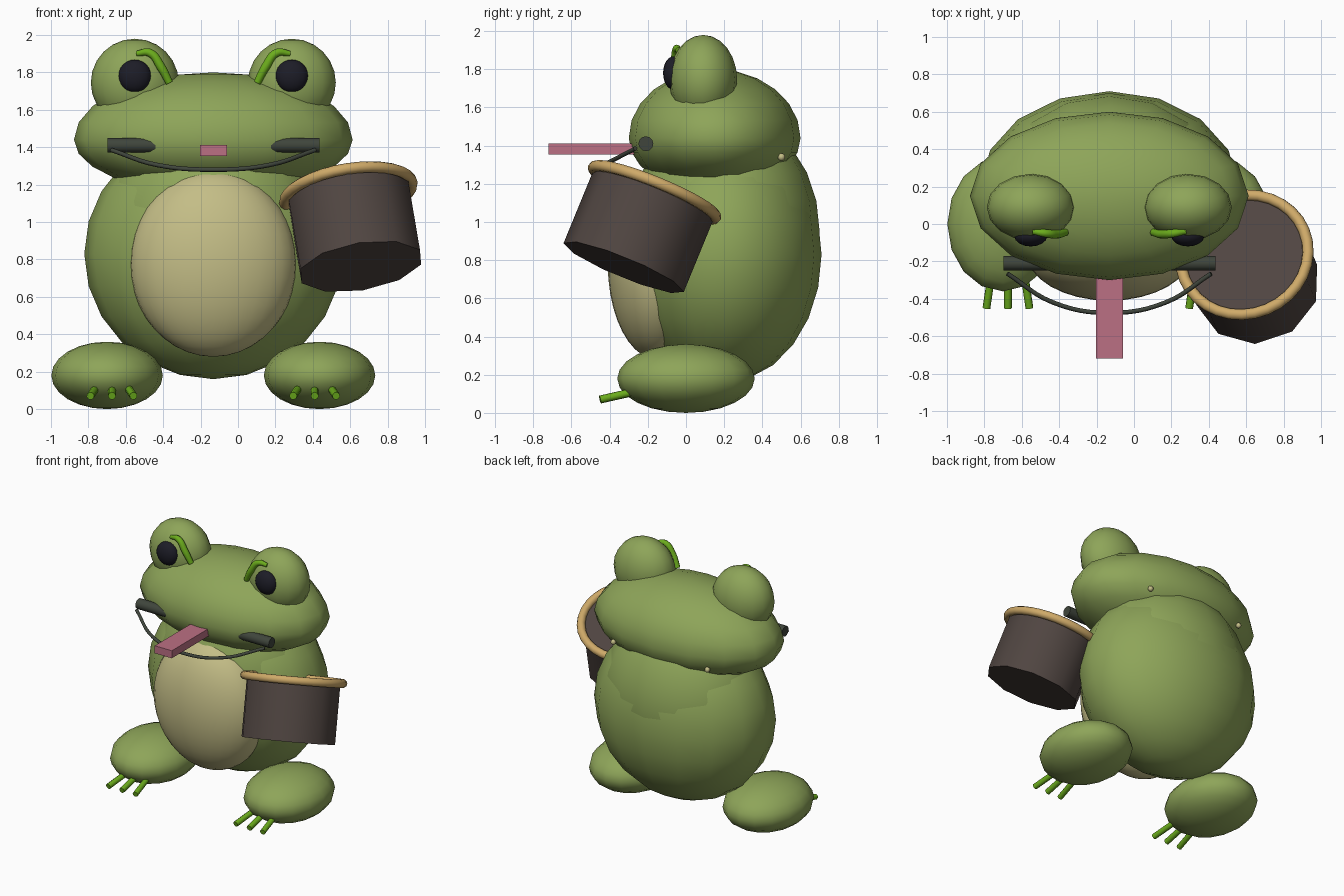
import bpy, bmesh, math
from mathutils import Vector

if "Cube" in bpy.data.objects:
    bpy.data.objects.remove(bpy.data.objects["Cube"])

CX = -0.132  # symmetry plane of the animal


def material(name, rgb):
    m = bpy.data.materials.new(name)
    m.use_nodes = True
    m.diffuse_color = (*rgb, 1)
    bsdf = next(n for n in m.node_tree.nodes if n.type == 'BSDF_PRINCIPLED')
    bsdf.inputs["Base Color"].default_value = (*rgb, 1)
    bsdf.inputs["Roughness"].default_value = 0.7
    return m


skin = material("skin green", (0.27, 0.375, 0.1))
cream = material("belly cream", (0.55, 0.51, 0.24))
bright = material("bright green", (0.15, 0.42, 0.012))
black = material("eye black", (0.012, 0.012, 0.02))
charcoal = material("mouth charcoal", (0.05, 0.06, 0.045))
pink = material("tongue pink", (0.5, 0.16, 0.23))
brown = material("drum brown", (0.08, 0.06, 0.053))
tan = material("rim tan", (0.62, 0.4, 0.14))


def finish(name, bm, mat, loc=(0, 0, 0), axis=None):
    """Turn a bmesh into a smooth-shaded object whose z axis follows axis."""
    me = bpy.data.meshes.new(name)
    bm.to_mesh(me)
    bm.free()
    me.materials.append(mat)
    ob = bpy.data.objects.new(name, me)
    bpy.context.collection.objects.link(ob)
    ob.location = loc
    if axis is not None:
        ob.rotation_mode = 'QUATERNION'
        ob.rotation_quaternion = Vector((0, 0, 1)).rotation_difference(axis)
    bpy.ops.object.select_all(action='DESELECT')
    bpy.context.view_layer.objects.active = ob
    ob.select_set(True)
    bpy.ops.object.shade_smooth_by_angle(angle=math.radians(50))
    return ob


def ellipsoid(name, loc, radii, mat, lower=None, segs=16, rings=12):
    """Ellipsoid; lower gives the underside its own height."""
    bm = bmesh.new()
    bmesh.ops.create_uvsphere(bm, u_segments=segs, v_segments=rings, radius=1)
    for v in bm.verts:
        height = lower if lower and v.co.z < 0 else radii[2]
        v.co = (v.co.x * radii[0], v.co.y * radii[1], v.co.z * height)
    return finish(name, bm, mat, loc)


def rod(name, a, b, radius, mat, segs=12):
    """Capped cylinder from a to b."""
    a, b = Vector(a), Vector(b)
    bm = bmesh.new()
    bmesh.ops.create_cone(bm, cap_ends=True, segments=segs, radius1=radius,
                          radius2=radius, depth=(b - a).length)
    return finish(name, bm, mat, (a + b) / 2, b - a)


def tube(name, points, radii, mat):
    """Round tube along a smooth path."""
    cu = bpy.data.curves.new(name, 'CURVE')
    cu.dimensions = '3D'
    cu.bevel_depth = 1
    cu.bevel_resolution = 2
    cu.resolution_u = 6
    cu.use_fill_caps = True
    sp = cu.splines.new('BEZIER')
    sp.bezier_points.add(len(points) - 1)
    for bp, p, r in zip(sp.bezier_points, points, radii):
        bp.co, bp.radius = p, r
        bp.handle_left_type = bp.handle_right_type = 'AUTO'
    cu.materials.append(mat)
    ob = bpy.data.objects.new(name, cu)
    bpy.context.collection.objects.link(ob)
    return ob


# Body, belly and head
ellipsoid("body", (CX, 0.2, 0.83), (0.69, 0.51, 0.67), skin)
ellipsoid("upper_back", (CX, 0.2, 0.95), (0.61, 0.5, 0.62), skin)
ellipsoid("belly", (CX, -0.15, 0.78), (0.445, 0.26, 0.5), cream, segs=32, rings=20)
ellipsoid("head", (CX, 0.15, 1.44), (0.745, 0.45, 0.36), skin, lower=0.29)

# Paired parts
for s, side in ((-1, "right"), (1, "left")):
    def x(offset):
        return CX + s * offset

    ellipsoid(side + "_eye_bulge", (x(0.42), 0.09, 1.745), (0.235, 0.178, 0.235), skin)
    ellipsoid(side + "_pupil", (x(0.42), -0.065, 1.78), (0.088, 0.055, 0.088), black)
    tube(side + "_brow",
         [(x(0.41), -0.04, 1.9), (x(0.34), -0.05, 1.905),
          (x(0.28), -0.055, 1.83), (x(0.235), -0.045, 1.745)],
         [0.015, 0.022, 0.024, 0.02], bright)
    ellipsoid(side + "_wart", (x(0.4), 0.5, 1.34), (0.02, 0.02, 0.02), cream, segs=8, rings=6)

    # Feet with three splayed toes
    ellipsoid(side + "_foot", (x(0.568), 0, 0.18), (0.298, 0.36, 0.18), skin)
    for i in (-1, 0, 1):
        rod(f"{side}_toe_{i + 2}", (x(0.542 + i * 0.085), -0.25, 0.115),
            (x(0.542 + i * 0.115), -0.45, 0.07), 0.021, bright, segs=8)

# Mouth and tongue
rod("mouth_bar", (CX - 0.567, -0.21, 1.41), (CX + 0.567, -0.21, 1.41), 0.039, charcoal)
tube("smile",
     [(CX - 0.545, -0.265, 1.385), (CX - 0.3, -0.42, 1.305), (CX, -0.475, 1.28),
      (CX + 0.3, -0.42, 1.305), (CX + 0.545, -0.265, 1.385)],
     [0.012] * 5, charcoal)
bm = bmesh.new()
bmesh.ops.create_cube(bm, size=1)
for v in bm.verts:
    v.co = (v.co.x * 0.145, v.co.y * 0.54, v.co.z * 0.058)
finish("tongue", bm, pink, (CX, -0.45, 1.383))

# Tilted drum with a round rim
top, axis = Vector((0.59, -0.165, 1.155)), Vector((-0.155, 0.375, 0.914))
rod("drum_shell", top - axis * 0.43, top, 0.34, brown, segs=10)
bm = bmesh.new()
N, M, R, r = 32, 10, 0.345, 0.03
grid = [[bm.verts.new(((R + r * math.cos(b)) * math.cos(a),
                       (R + r * math.cos(b)) * math.sin(a), r * math.sin(b)))
         for b in (math.tau * j / M for j in range(M))]
        for a in (math.tau * i / N for i in range(N))]
for i in range(N):
    for j in range(M):
        n, m = (i + 1) % N, (j + 1) % M
        bm.faces.new((grid[i][j], grid[n][j], grid[n][m], grid[i][m]))
finish("drum_rim", bm, tan, top, axis)
